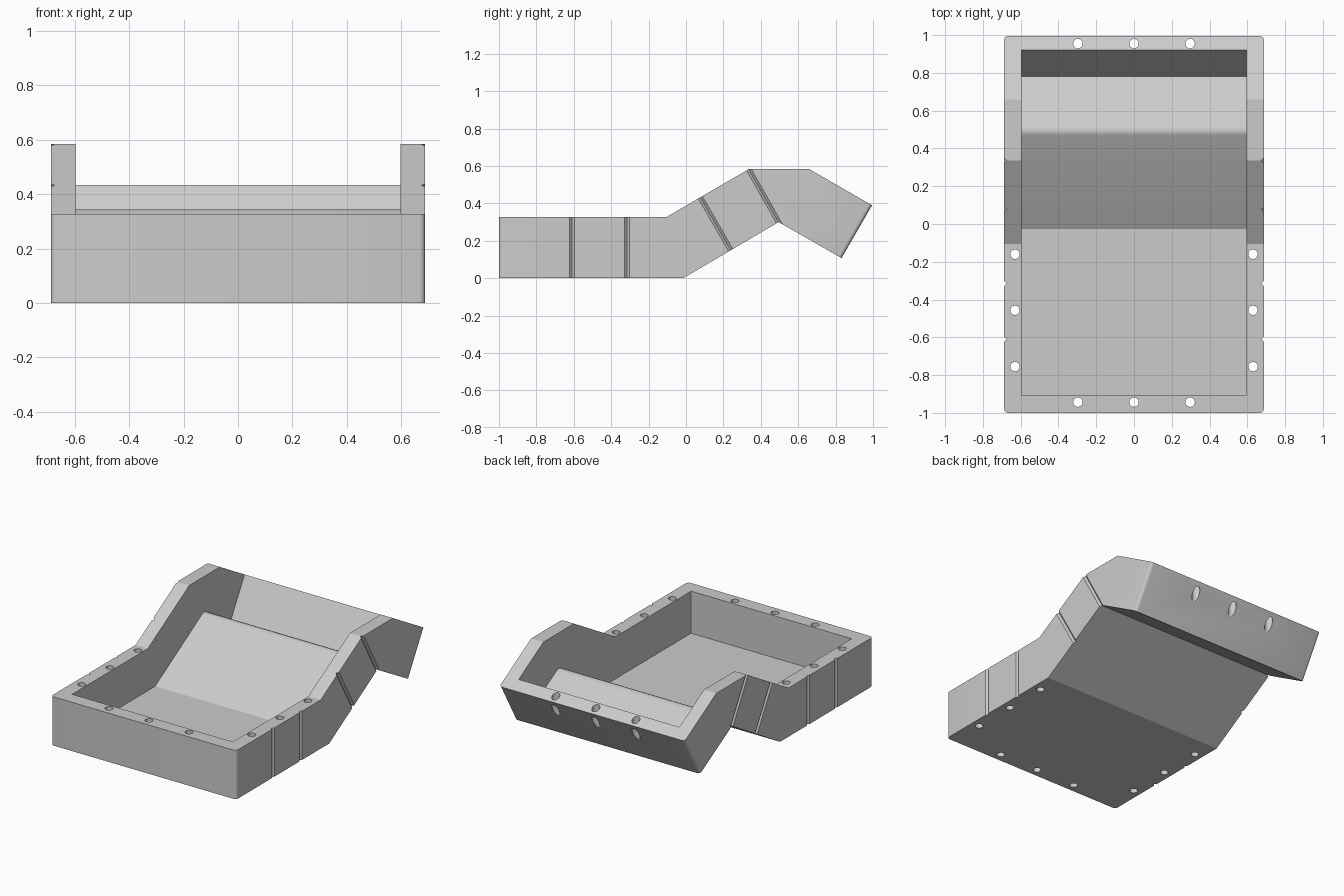
import bpy, bmesh, math
from mathutils import Vector

cube = bpy.data.objects.get("Cube")
if cube:
    bpy.data.objects.remove(cube, do_unlink=True)

HALF_WIDTH, INNER_HALF = 0.687, 0.596
HEIGHT = 0.327

grey = bpy.data.materials.new("plain grey")
grey.use_nodes = True
grey.diffuse_color = (0.6, 0.6, 0.6, 1)
grey.node_tree.nodes["Principled BSDF"].inputs["Base Color"].default_value = (0.6, 0.6, 0.6, 1)


def make_object(name, bm):
    bmesh.ops.recalc_face_normals(bm, faces=bm.faces)
    mesh = bpy.data.meshes.new(name)
    bm.to_mesh(mesh)
    bm.free()
    mesh.materials.append(grey)
    obj = bpy.data.objects.new(name, mesh)
    bpy.context.collection.objects.link(obj)
    return obj


def prism(profile, half):
    """Extrude a side profile of (y, z) points across the width."""
    bm = bmesh.new()
    face = bm.faces.new([bm.verts.new((-half, y, z)) for y, z in profile])
    new = bmesh.ops.extrude_face_region(bm, geom=[face])["geom"]
    bmesh.ops.translate(bm, vec=(2 * half, 0, 0),
                        verts=[g for g in new if isinstance(g, bmesh.types.BMVert)])
    return bm


def rod(name, start, end, radius, sides):
    """Straight cutter between two points."""
    a, b = Vector(start), Vector(end)
    bm = bmesh.new()
    bmesh.ops.create_cone(bm, cap_ends=True, segments=sides, radius1=radius,
                          radius2=radius, depth=(b - a).length)
    bm.transform((b - a).to_track_quat("Z", "X").to_matrix().to_4x4())
    bmesh.ops.translate(bm, vec=(a + b) / 2, verts=bm.verts)
    return make_object(name, bm)


# Bent tray body with rounded end corners
outer = [(-1, 0), (-0.015, 0), (0.495, 0.3), (0.832, 0.108), (0.995, 0.39),
         (0.66, 0.583), (0.335, 0.583), (-0.105, HEIGHT), (-1, HEIGHT)]
bm = prism(outer, HALF_WIDTH)
ends = []
for e in bm.edges:
    p, q = (v.co for v in e.verts)
    along_side = abs(p.x - q.x) < 0.001
    front = max(p.y, q.y) < -0.99
    back = min(p.y, q.y) > 0.8 and max(p.y, q.y) > 0.99 and min(p.z, q.z) < 0.2
    if along_side and (front or back):
        ends.append(e)
bmesh.ops.bevel(bm, geom=ends, offset=0.02, segments=4, profile=0.5, affect="EDGES")
body = make_object("bent_tray", bm)

# Hollow with a rounded crest in its floor
hollow = [(-0.905, 0.045), (-0.026, 0.045), (0.468, 0.336), (0.484, 0.343),
          (0.502, 0.343), (0.52, 0.336), (0.78, 0.188), (1.17, 0.863), (-0.905, 0.863)]
cutters = [make_object("hollow_cutter", prism(hollow, INNER_HALF))]

# Vertical bolt holes along both ends and both sides
spots = [(x, y) for x in (-0.297, 0, 0.297) for y in (-0.943, 0.955)]
spots += [(x, y) for x in (-0.63, 0.63) for y in (-0.755, -0.457, -0.16)]
for x, y in spots:
    cutters.append(rod("hole_cutter", (x, y, -0.2), (x, y, 0.8), 0.025, 24))

# Grooves between the side panels
joints = [((-0.61, 0), (-0.61, HEIGHT)), ((-0.315, 0), (-0.315, HEIGHT)),
          ((0.238, 0.152), (0.075, 0.435)), ((0.495, 0.3), (0.335, 0.583))]
for (y0, z0), (y1, z1) in joints:
    a, b = Vector((y0, z0)), Vector((y1, z1))
    extra = (b - a) * 0.1
    a, b = a - extra, b + extra
    for x in (-HALF_WIDTH, HALF_WIDTH):
        cutters.append(rod("groove_cutter", (x, *a), (x, *b), 0.013, 4))

for cutter in cutters:
    mod = body.modifiers.new("cut", "BOOLEAN")
    mod.operation, mod.solver, mod.object = "DIFFERENCE", "EXACT", cutter

# Bake the cuts and drop the cutters
graph = bpy.context.evaluated_depsgraph_get()
baked = bpy.data.meshes.new_from_object(body.evaluated_get(graph))
body.modifiers.clear()
body.data = baked
for cutter in cutters:
    bpy.data.objects.remove(cutter, do_unlink=True)

bpy.ops.object.select_all(action="DESELECT")
body.select_set(True)
bpy.context.view_layer.objects.active = body
bpy.ops.object.shade_smooth_by_angle(angle=math.radians(28))
